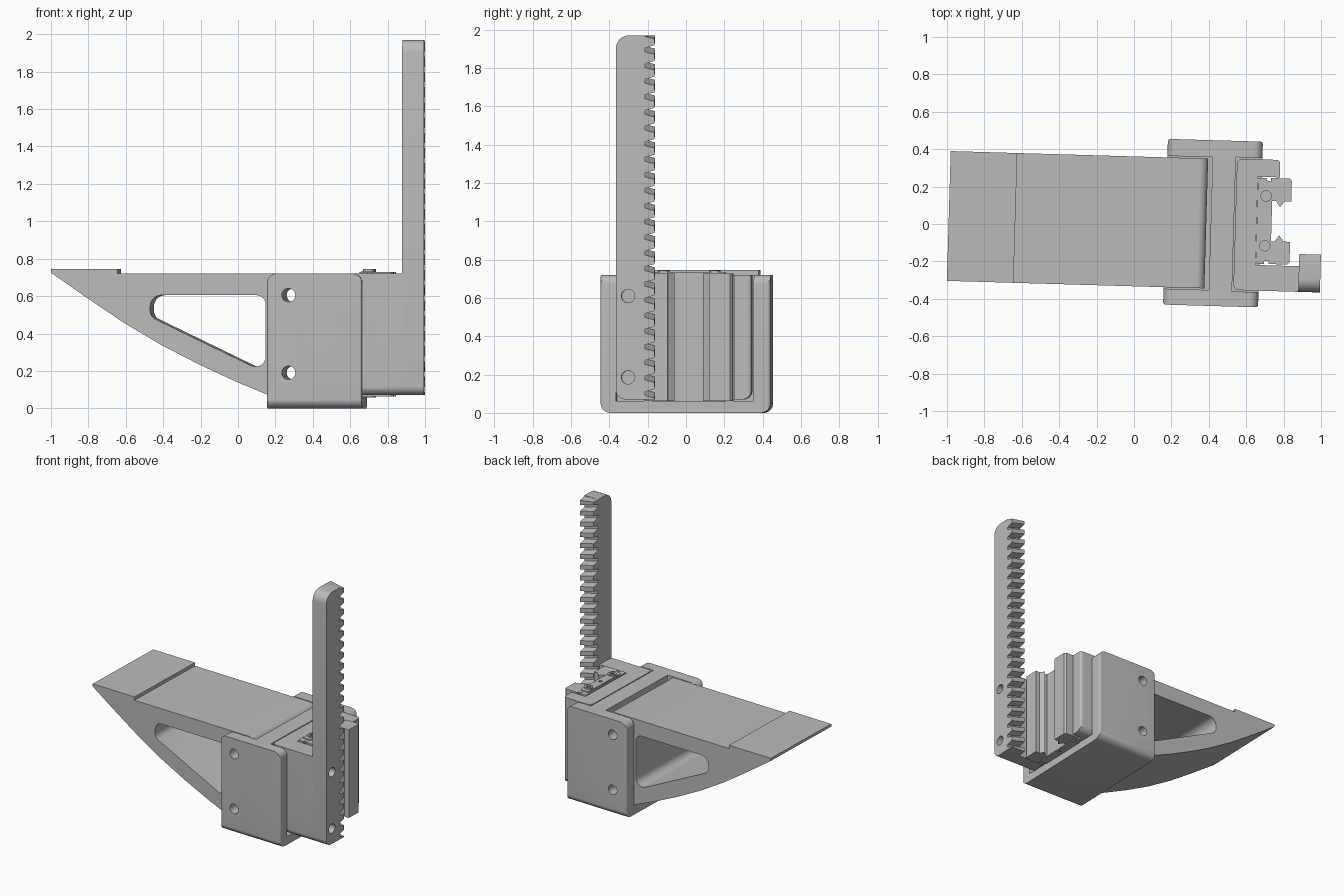
import bpy, bmesh, math
from mathutils import Matrix, Vector

if "Cube" in bpy.data.objects:
    bpy.data.objects.remove(bpy.data.objects["Cube"], do_unlink=True)

grey = bpy.data.materials.new("plain_grey")
grey.use_nodes = True
grey.diffuse_color = (0.5, 0.5, 0.5, 1)
for node in grey.node_tree.nodes:
    if node.type == 'BSDF_PRINCIPLED':
        node.inputs["Base Color"].default_value = (0.5, 0.5, 0.5, 1)

TURN = Matrix.Rotation(math.radians(-1.67), 4, 'Z')   # whole assembly is slightly turned


def rounded(corners, steps=8):
    """Polygon from (u, v, radius) corners, with filleted corners."""
    out = []
    n = len(corners)
    for i, (u, v, r) in enumerate(corners):
        p = Vector((u, v))
        if r == 0:
            out.append((u, v))
            continue
        a = (Vector(corners[i - 1][:2]) - p).normalized()
        b = (Vector(corners[(i + 1) % n][:2]) - p).normalized()
        half = a.angle(b) / 2
        c = p + (a + b).normalized() * (r / math.sin(half))
        s, e = p + a * (r / math.tan(half)) - c, p + b * (r / math.tan(half)) - c
        sweep = math.pi - 2 * half
        for k in range(steps + 1):
            t = k / steps
            d = (s * math.sin((1 - t) * sweep) + e * math.sin(t * sweep)) / math.sin(sweep)
            out.append(tuple(c + d))
    return out


def rect(u0, u1, v0, v1, r=(0, 0, 0, 0)):
    return rounded([(u0, v0, r[0]), (u1, v0, r[1]), (u1, v1, r[2]), (u0, v1, r[3])])


def circle(u, v, r, n=24):
    return [(u + r * math.cos(k * math.tau / n), v + r * math.sin(k * math.tau / n)) for k in range(n)]


def prism(name, pts, axis, a, b):
    """Extrude a profile along an axis from a to b."""
    place = {'x': lambda u, v, t: (t, u, v),
             'y': lambda u, v, t: (u, t, v),
             'z': lambda u, v, t: (u, v, t)}[axis]
    bm = bmesh.new()
    lo = [bm.verts.new(place(u, v, a)) for u, v in pts]
    hi = [bm.verts.new(place(u, v, b)) for u, v in pts]
    bm.faces.new(lo)
    bm.faces.new(hi)
    for i in range(len(pts)):
        j = (i + 1) % len(pts)
        bm.faces.new((lo[i], lo[j], hi[j], hi[i]))
    bmesh.ops.recalc_face_normals(bm, faces=bm.faces)
    me = bpy.data.meshes.new(name)
    bm.to_mesh(me)
    bm.free()
    me.materials.append(grey)
    ob = bpy.data.objects.new(name, me)
    bpy.context.collection.objects.link(ob)
    return ob


def combine(ob, other, op='DIFFERENCE'):
    """Apply a boolean and discard the second shape."""
    bpy.context.view_layer.objects.active = ob
    m = ob.modifiers.new("cut", 'BOOLEAN')
    m.operation, m.object, m.solver = op, other, 'EXACT'
    bpy.ops.object.modifier_apply(modifier=m.name)
    bpy.data.objects.remove(other, do_unlink=True)


parts = []
BOLTS = (0.19, 0.605)

# Bracket: two cheeks, floor and centre wall
bracket = prism("bracket", rect(-0.426, 0.46, 0, 0.72, (0.05, 0.05, 0, 0)), 'x', 0.168, 0.676)
combine(bracket, prism("c", rect(0.168, 0.676, -0.1, 0.72, (0, 0, 0.05, 0.05)), 'y', -1, 1), 'INTERSECT')
combine(bracket, prism("c", rect(0.168, 0.676, -0.426, 0.46, (0.015,) * 4), 'z', -0.5, 1), 'INTERSECT')
combine(bracket, prism("c", rect(0.1, 0.41, -0.341, 0.369), 'z', 0.065, 1))
combine(bracket, prism("c", rect(0.534, 0.8, -0.345, 0.373), 'z', 0.062, 1))
for z in BOLTS:
    combine(bracket, prism("c", circle(0.283, z, 0.036), 'y', -1, 1))
parts.append(bracket)

# Finger: curved wedge with a raised tip pad and a triangular window
finger = prism("finger", rounded([
    (-0.991, 0.745, 0), (-0.991, 0.725, 0), (-0.8, 0.592, 0), (-0.6, 0.457, 0), (-0.4, 0.338, 0),
    (-0.2, 0.235, 0), (0, 0.142, 0), (0.17, 0.072, 0), (0.386, 0.072, 0), (0.386, 0.72, 0.045),
    (-0.635, 0.72, 0), (-0.635, 0.745, 0)]), 'y', -0.333, 0.361)
window = rounded([(-0.46, 0.605, 0.06), (-0.46, 0.49, 0.05), (0.158, 0.19, 0.055), (0.158, 0.605, 0.05)])
combine(finger, prism("c", window, 'y', -1, 1))
for z in BOLTS:
    combine(finger, prism("c", circle(0.283, z, 0.036), 'y', -1, 1))
parts.append(finger)

# Rail holder: back wall, short arm and long arm carrying the rack
holder = prism("rail_holder", rounded([
    (0.541, -0.337, 0.03), (0.97, -0.337, 0), (0.97, -0.2, 0), (0.655, -0.2, 0), (0.655, 0.272, 0),
    (0.772, 0.272, 0), (0.772, 0.365, 0.02), (0.541, 0.365, 0.03)]), 'z', 0.07, 0.72)
combine(holder, prism("c", rect(-0.337, 0.365, 0.07, 0.8, (0.05, 0.05, 0, 0)), 'x', 0, 2), 'INTERSECT')
combine(holder, prism("c", rect(0.9, 1.2, -0.5, 0), 'z', 0, 1))
parts.append(holder)

# Rack bar with two bolt holes
bar = prism("rack_bar", rect(-0.337, -0.186, 0.07, 1.97, (0.05, 0, 0, 0.07)), 'x', 0.888, 1.004)
for z in (0.185, 0.61):
    combine(bar, prism("c", circle(-0.273, z, 0.035), 'x', 0.92, 1.2))
parts.append(bar)

# Slanted rack teeth
comb = [(-0.2, 0.03)]
for i in range(24):
    z = 0.075 + 0.0815 * i
    comb += [(-0.187, z - 0.031), (-0.135, z - 0.017), (-0.135, z + 0.017), (-0.187, z + 0.031)]
comb.append((-0.2, 2.0))
teeth = prism("rack_teeth", comb, 'x', 0.888, 1.004)
for v in teeth.data.vertices:
    v.co.z += 0.015 if v.co.x < 0.95 else -0.015
    v.co.z = min(1.97, max(0.07, v.co.z))
parts.append(teeth)

# Guide rail: channel with two ribbed jaws, mirrored about its centre line
MID = 0.037
jaw = [(0.656, 0.225), (0.672, 0.23), (0.7, 0.23), (0.7, 0.215), (0.725, 0.215), (0.725, 0.23),
       (0.825, 0.23), (0.837, 0.218), (0.837, 0.108), (0.802, 0.108), (0.778, 0.075),
       (0.755, 0.108), (0.735, 0.108)]
profile = [(x, MID + y) for x, y in jaw] + [(x, MID - y) for x, y in reversed(jaw)]
parts.append(prism("guide_rail", profile, 'z', 0.063, 0.728))

# End plates of the rail, with a centre hole
for name, z0, z1 in (("top_end_plate", 0.728, 0.735), ("bottom_end_plate", 0.057, 0.063)):
    plate = prism(name, rect(0.665, 0.733, MID - 0.19, MID + 0.19, (0.015,) * 4), 'z', z0, z1)
    combine(plate, prism("c", circle(0.702, MID, 0.013), 'z', -1, 1))
    parts.append(plate)

# Cross-slotted screws
for side in (-1, 1):
    y = MID + side * 0.133
    screw = prism("screw", circle(0.702, y, 0.03), 'z', 0.72, 0.744)
    for w, d in ((0.02, 0.005), (0.005, 0.02)):
        combine(screw, prism("c", rect(0.702 - w, 0.702 + w, y - d, y + d), 'z', 0.737, 0.8))
    parts.append(screw)

# Turn everything into place and shade
for ob in parts:
    ob.data.transform(TURN)
    bpy.ops.object.select_all(action='DESELECT')
    ob.select_set(True)
    bpy.context.view_layer.objects.active = ob
    bpy.ops.object.shade_smooth_by_angle(angle=math.radians(25))
